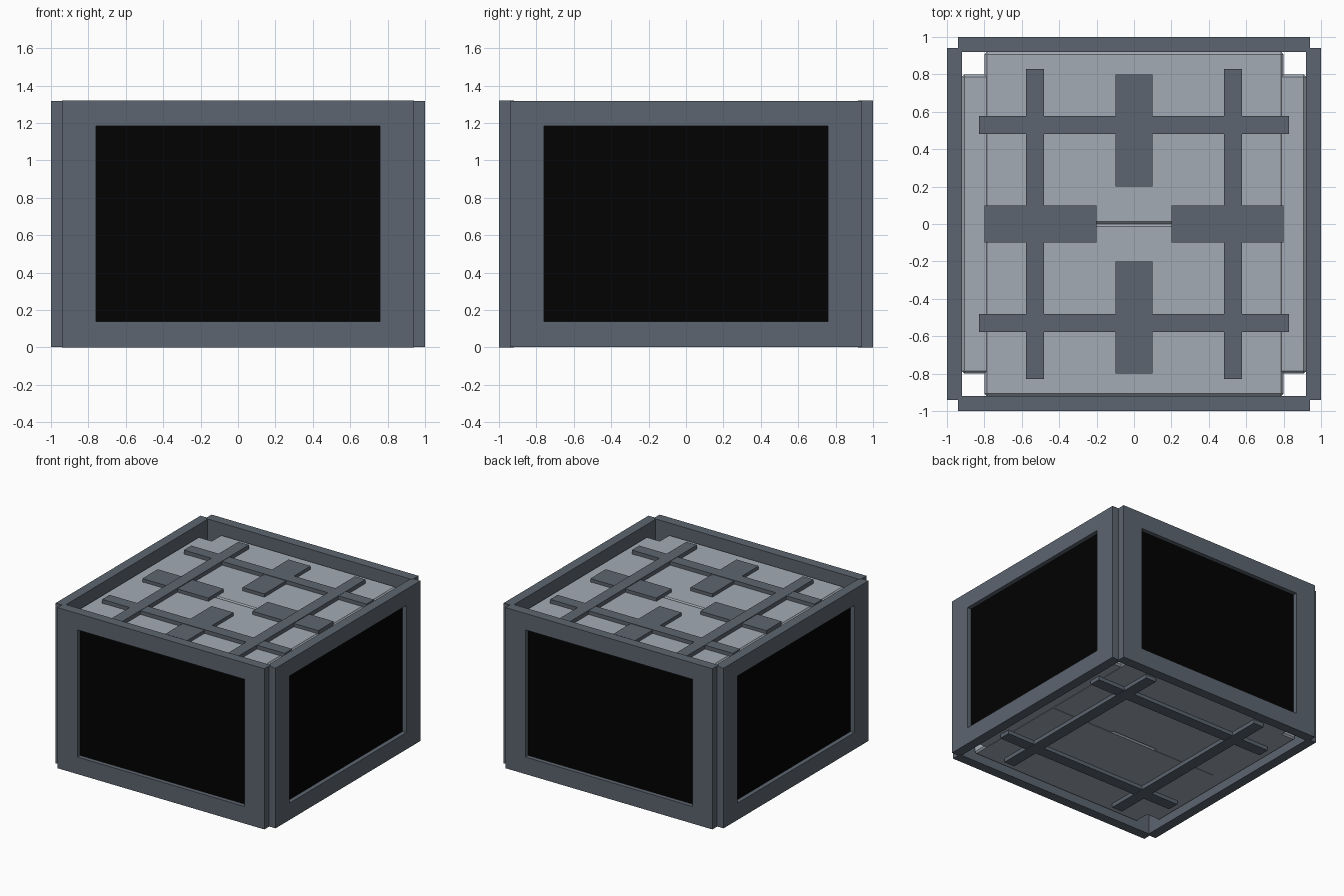
import bpy, bmesh
from mathutils import Matrix
from math import pi

if "Cube" in bpy.data.objects:
    bpy.data.objects.remove(bpy.data.objects["Cube"])


def material(name, rgb):
    m = bpy.data.materials.new(name)
    m.diffuse_color = (*rgb, 1)
    m.use_nodes = True
    m.node_tree.nodes["Principled BSDF"].inputs["Base Color"].default_value = m.diffuse_color
    return m


DARK = material("dark_grey", (0.107, 0.13, 0.16))
LIGHT = material("light_grey", (0.37, 0.41, 0.46))
BLACK = material("screen_black", (0.0005, 0.0005, 0.0005))


def finish(name, bm, mat, turn=0):
    bm.transform(Matrix.Rotation(turn, 4, 'Z'))
    bmesh.ops.recalc_face_normals(bm, faces=bm.faces)
    me = bpy.data.meshes.new(name)
    bm.to_mesh(me)
    bm.free()
    me.materials.append(mat)
    ob = bpy.data.objects.new(name, me)
    bpy.context.collection.objects.link(ob)
    return ob


def box(name, x, y, z, mat, turn=0, bevel=0):
    bm = bmesh.new()
    bmesh.ops.create_cube(bm, size=1)
    for v in bm.verts:
        v.co = [(a + b) / 2 + c * (b - a) for (a, b), c in zip((x, y, z), v.co)]
    if bevel:
        bmesh.ops.bevel(bm, geom=bm.edges[:], offset=bevel, segments=1, affect='EDGES')
    return finish(name, bm, mat, turn)


def frame(name, half, z, inner_half, inner_z, y, mat, turn):
    # Rectangular ring: four corner sections, each an inner/outer front/back loop
    bm = bmesh.new()
    sections = []
    for sx, k in ((-1, 0), (1, 0), (1, 1), (-1, 1)):
        o, i = (sx * half, z[k]), (sx * inner_half, inner_z[k])
        pts = [(o, y[0]), (i, y[0]), (i, y[1]), (o, y[1])]
        sections.append([bm.verts.new((p[0], d, p[1])) for p, d in pts])
    for a, b in zip(sections, sections[1:] + sections[:1]):
        for j in range(4):
            n = (j + 1) % 4
            bm.faces.new((a[j], b[j], b[n], a[n]))
    return finish(name, bm, mat, turn)


# Four display units; the side pair is very slightly shorter
for side, turn, d, inner in (("front", 0, 0, 0), ("right", pi / 2, 0.002, -0.2),
                             ("back", pi, 0, 0), ("left", -pi / 2, 0.002, -0.2)):
    frame(side + "_frame", 0.94, (d, 1.32 - d), 0.76, (0.14, 1.185),
          (-1.0, -0.92), DARK, turn)
    box(side + "_screen", (-0.76, 0.76), (-0.965, -0.92), (0.14, 1.185), BLACK, turn)
    box(side + "_housing", (-0.8, 0.8), (-0.92, inner), (0.06 + d, 1.225 - d),
        LIGHT, turn, bevel=0.013)
    # Flat mounting pad on the roof
    box(side + "_roof_pad", (-0.1, 0.1), (-0.8, -0.2), (1.20, 1.252), DARK, turn)

# Crossed support bars above and below
for level, z, e in (("top", (1.21, 1.256), 0.002), ("bottom", (0.03, 0.08), -0.002)):
    for s in (-1, 1):
        c = s * 0.53
        box(level + "_long_bar", (c - 0.048, c + 0.048), (-0.83, 0.83),
            (z[0] + e, z[1] + e), DARK)
        box(level + "_cross_bar", (-0.83, 0.83), (c - 0.048, c + 0.048), z, DARK)
